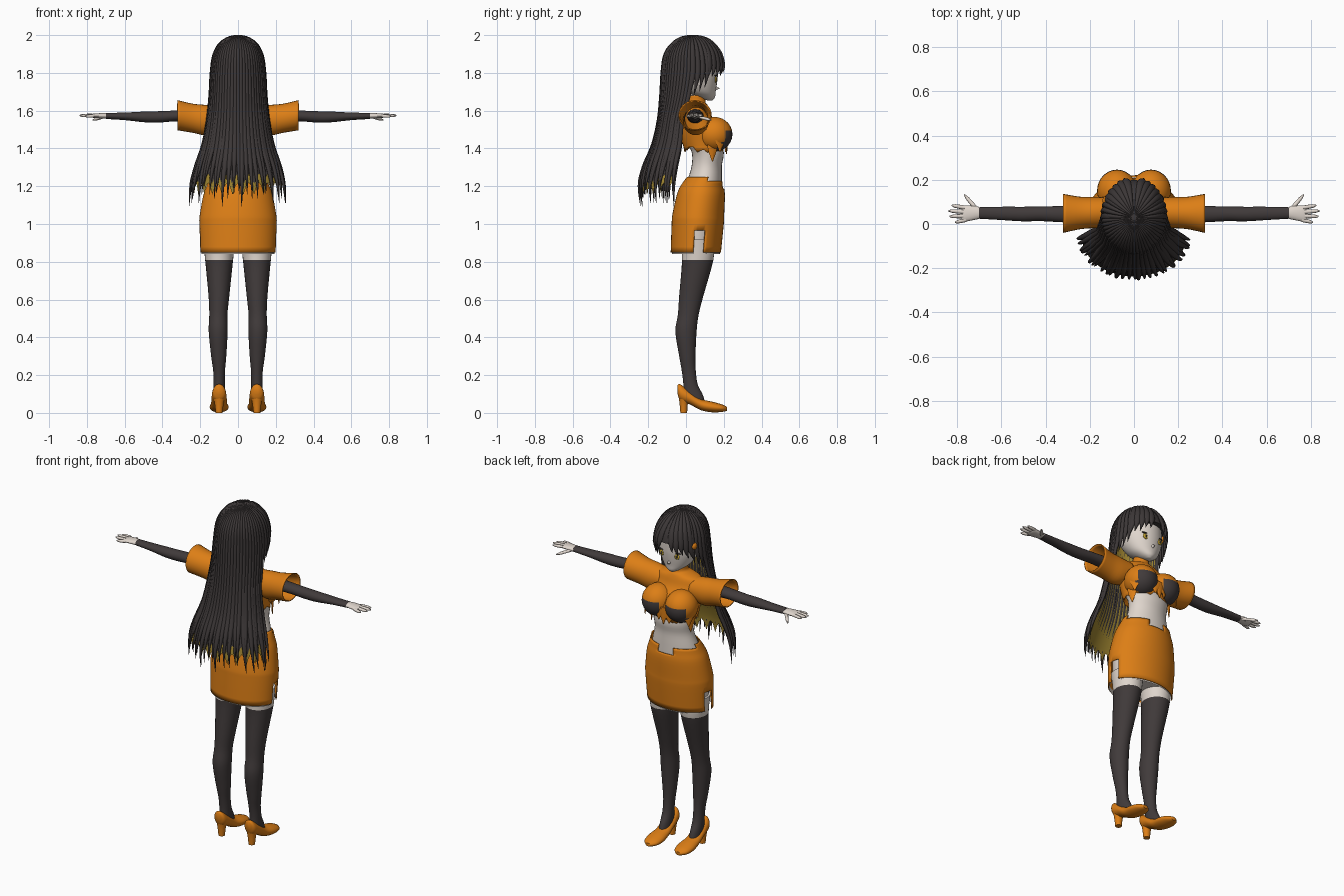
import bpy, bmesh, math, random
from mathutils import Vector

random.seed(4)
if "Cube" in bpy.data.objects:
    bpy.data.objects.remove(bpy.data.objects["Cube"])
made = []


def material(name, *rgb):
    mat = bpy.data.materials.new(name)
    mat.use_nodes = True
    mat.diffuse_color = (*rgb, 1)
    mat.node_tree.nodes["Principled BSDF"].inputs["Base Color"].default_value = (*rgb, 1)
    return mat


ORANGE = material("orange cloth", .72, .21, .008)
SKIN = material("pale skin", .74, .67, .61)
STOCKING = material("charcoal knit", .052, .043, .043)
HAIR = material("dark hair", .045, .038, .038)
OCHRE = material("ochre hair lining", .34, .23, .03)
GOLD = material("gold eye", .6, .4, .03)


def finish(name, bm, mats, rule=None, solid=0):
    """Turn a bmesh into an object, colouring faces by a rule on their centre."""
    bmesh.ops.recalc_face_normals(bm, faces=bm.faces[:])
    if rule:
        for face in bm.faces:
            face.material_index = int(rule(face.calc_center_median()))
    mesh = bpy.data.meshes.new(name)
    bm.to_mesh(mesh)
    bm.free()
    for mat in mats:
        mesh.materials.append(mat)
    obj = bpy.data.objects.new(name, mesh)
    bpy.context.collection.objects.link(obj)
    if solid:
        mod = obj.modifiers.new("thickness", 'SOLIDIFY')
        mod.thickness = solid
    made.append(obj)
    return obj


def smooth(rows, steps=4):
    """Catmull-Rom interpolation of table rows."""
    out = []
    for i in range(len(rows) - 1):
        four = [rows[max(0, min(len(rows) - 1, i + k))] for k in (-1, 0, 1, 2)]
        for s in range(steps):
            t = s / steps
            out.append(tuple(b + .5 * t * (c - a + t * (2 * a - 5 * b + 4 * c - d + t * (3 * (b - c) + d - a)))
                             for a, b, c, d in zip(*four)))
    return out + [rows[-1]]


def bridge(bm, rings, closed=True, caps=True):
    loops = [[bm.verts.new(p) for p in ring] for ring in rings]
    count = len(loops[0])
    for low, high in zip(loops, loops[1:]):
        for i in range(count if closed else count - 1):
            j = (i + 1) % count
            bm.faces.new((low[i], low[j], high[j], high[i]))
    if caps and closed:
        bm.faces.new(loops[0])
        bm.faces.new(loops[-1])


def loft(name, rows, mats, axis='z', side=1, sides=28, caps=True, rule=None, solid=0, cut=None, jag=0):
    """Ellipse rings along an axis; a row is position, centre pair, radius pair."""
    rings = []
    for pos, c1, c2, r1, r2 in smooth(rows):
        ring = []
        for i in range(sides):
            a = math.tau * i / sides
            u, v = c1 + r1 * math.cos(a), c2 + r2 * math.sin(a)
            point = {'z': (u, v, pos), 'x': (pos, u, v), 'y': (u, pos, v)}[axis]
            ring.append(Vector((point[0] * side, point[1], point[2])))
        rings.append(ring)
    for p in rings[-1]:
        p.z += random.uniform(-jag, jag)
    bm = bmesh.new()
    bridge(bm, rings, caps=caps)
    if cut:
        doomed = [f for f in bm.faces if cut(f.calc_center_median())]
        bmesh.ops.delete(bm, geom=doomed, context='FACES')
    return finish(name, bm, mats, rule, solid)


def strand(bm, points, widths, thick, centre):
    """Flat pointed lock whose broad side faces away from a centre."""
    rings = []
    for i, p in enumerate(points):
        along = points[min(i + 1, len(points) - 1)] - points[max(i - 1, 0)]
        across = along.cross(p - centre).normalized()
        out = across.cross(along).normalized()
        w = widths[i]
        rings.append([p + across * w * math.cos(a) + out * min(thick, w) * math.sin(a)
                      for a in (math.tau * k / 8 for k in range(8))])
    bridge(bm, rings)


def ball(name, place, size, mats, rule=None, segments=28):
    bm = bmesh.new()
    bmesh.ops.create_uvsphere(bm, u_segments=segments, v_segments=segments // 2, radius=1)
    for v in bm.verts:
        v.co = Vector(place) + Vector(c * s for c, s in zip(v.co, size))
    return finish(name, bm, mats, rule)


# Torso, neck and face
loft("body", [(.87, 0, .055, .17, .11), (1.05, 0, .065, .18, .12), (1.17, 0, .085, .155, .105),
              (1.24, 0, .1, .135, .09), (1.31, 0, .11, .117, .08), (1.38, 0, .115, .122, .085),
              (1.46, 0, .085, .13, .09), (1.58, 0, .06, .1, .06)], [SKIN])
loft("neck", [(1.56, 0, .055, .04, .04), (1.72, 0, .06, .035, .036)], [SKIN])
loft("face", [(1.655, 0, .125, .012, .014), (1.67, 0, .108, .042, .045), (1.7, 0, .082, .08, .075),
              (1.75, 0, .063, .108, .102), (1.8, 0, .055, .118, .114), (1.88, 0, .05, .11, .115),
              (1.95, 0, .045, .06, .07)], [SKIN])
loft("nose", [(.15, 0, 1.72, .012, .014), (.177, 0, 1.718, .002, .002)], [SKIN], axis='y', sides=10)

# Ragged cropped shirt and skirt with side slits
loft("shirt", [(1.68, 0, .058, .043, .045), (1.645, 0, .055, .046, .048), (1.63, 0, .054, .085, .06),
               (1.61, 0, .053, .135, .07), (1.56, 0, .058, .15, .085), (1.49, 0, .085, .147, .115),
               (1.44, 0, .092, .138, .115), (1.4, 0, .095, .132, .105)],
     [ORANGE], sides=36, caps=False, solid=.006, jag=.022)
loft("skirt", [(.85, 0, .052, .2, .133), (1, 0, .062, .205, .138), (1.05, 0, .065, .202, .137),
               (1.15, 0, .078, .184, .128), (1.2, 0, .085, .166, .115), (1.25, 0, .1, .147, .094)],
     [ORANGE], sides=60, caps=False, solid=.006,
     cut=lambda c: (abs(c.x) > .12 and .045 < c.y < .1 and c.z < .96)
     or (c.y > .12 and c.z > 1.225 - .035 * (abs(c.x) < .05)))
loft("skirt_lining", [(.842, 0, .052, .194, .127), (.87, 0, .053, .194, .127)],
     [SKIN], caps=False, sides=60, cut=lambda c: abs(c.x) > .12 and .045 < c.y < .1)
shreds = bmesh.new()
for x, y, top, tip in [(0, .215, 1.47, 1.37), (.03, .215, 1.46, 1.39), (-.035, .21, 1.46, 1.38),
                       (.13, .14, 1.43, 1.33), (-.13, .14, 1.43, 1.33), (.145, .18, 1.46, 1.38),
                       (-.145, .18, 1.46, 1.38)]:
    line = [Vector((x, y, top + (tip - top) * k / 4)) for k in range(5)]
    strand(shreds, line, [.028, .028, .022, .012, .002], .004, Vector((0, .08, top)))
finish("shirt_shreds", shreds, [ORANGE])

for side, label in ((1, "left"), (-1, "right")):
    # Bust with the dark cup showing under the torn cloth
    ball(label + "_bust", (side * .077, .15, 1.475), (.09, .096, .092), [ORANGE, STOCKING],
         lambda c: c.y > .165 and c.z < 1.505 and abs(c.x) > .03 and abs(c.x) < .145)

    # Arm, sleeve and hand
    loft(label + "_sleeve", [(.1, .055, 1.555, .065, .065), (.17, .052, 1.55, .07, .08),
                             (.24, .05, 1.56, .073, .077), (.32, .048, 1.576, .088, .08)],
         [ORANGE], 'x', side, caps=False, solid=.006)
    loft(label + "_arm", [(.1, .05, 1.57, .045, .04), (.3, .045, 1.573, .038, .029),
                          (.42, .046, 1.567, .033, .03), (.5, .045, 1.567, .033, .028),
                          (.6, .048, 1.57, .03, .02), (.7, .05, 1.572, .026, .016)],
         [STOCKING], 'x', side, sides=20)
    loft(label + "_palm", [(.68, .05, 1.572, .022, .014), (.72, .05, 1.573, .031, .014),
                           (.765, .047, 1.573, .036, .011), (.78, .045, 1.573, .03, .007)],
         [SKIN], 'x', side, sides=16)
    fingers = bmesh.new()
    for root, end in [((.765, .074, 1.575), (.825, .084, 1.573)), ((.77, .055, 1.576), (.84, .06, 1.574)),
                      ((.77, .036, 1.575), (.835, .034, 1.573)), ((.76, .019, 1.572), (.81, .007, 1.57)),
                      ((.71, .065, 1.568), (.768, .133, 1.55))]:
        a, b = Vector(root), Vector(end)
        a.x, b.x = a.x * side, b.x * side
        strand(fingers, [a.lerp(b, k / 4) for k in range(5)], [.01, .0095, .009, .008, .003], .0085,
               Vector((a.x, a.y, 0)))
    finish(label + "_fingers", fingers, [SKIN])

    # Leg with thigh-high stocking
    loft(label + "_leg", [(.06, .1, .045, .03, .055), (.1, .1, .035, .03, .052), (.15, .1, .024, .03, .038),
                          (.22, .1, .015, .031, .037), (.3, .102, .007, .04, .043), (.43, .105, 0, .05, .056),
                          (.52, .104, .012, .048, .055), (.62, .101, .028, .055, .064),
                          (.81, .1, .062, .074, .083), (.92, .1, .06, .085, .09)],
         [STOCKING, SKIN], side=side, rule=lambda c: c.z > .81)

    # Heeled shoe
    loft(label + "_shoe", [(-.045, .1, .125, .018, .022), (-.03, .1, .108, .035, .043), (.02, .1, .08, .04, .035),
                           (.08, .1, .044, .043, .03), (.14, .1, .031, .05, .028), (.19, .1, .025, .042, .02),
                           (.218, .1, .021, .016, .01)], [ORANGE], 'y', side)
    loft(label + "_heel", [(0, .1, -.012, .018, .018), (.05, .1, -.012, .024, .022), (.09, .1, -.01, .033, .03)],
         [ORANGE], side=side, sides=16)

    # Eye and lash plates
    ball(label + "_eye", (side * .05, .157, 1.765), (.017, .005, .017), [GOLD], segments=16)
    ball(label + "_pupil", (side * .05, .161, 1.765), (.006, .003, .01), [HAIR], segments=12)
    ball(label + "_lash", (side * .052, .156, 1.785), (.024, .006, .004), [HAIR], segments=12)

# Hair surface: height, centre depth, half width, half depth
FALL = smooth([(2, .03, .012, .015), (1.985, .033, .055, .065), (1.95, .037, .097, .113),
               (1.89, .04, .127, .152), (1.8, .04, .14, .165), (1.68, .02, .147, .152),
               (1.55, -.015, .16, .13), (1.42, -.03, .185, .145), (1.3, -.05, .225, .175),
               (1.2, -.06, .25, .188), (1.08, -.06, .26, .18)], 6)


def on_hair(row, phi, scale=1):
    z, depth, wide, deep = row
    return Vector((wide * scale * math.sin(phi), depth - deep * scale * math.cos(phi), z))


def lock(bm, phi, tip, spread, drift=0):
    rows = [r for r in FALL if r[0] >= tip]
    points, widths = [], []
    for row in rows:
        u = (2 - row[0]) / (2 - rows[-1][0])
        points.append(on_hair(row, phi + drift * u * u))
        widths.append(row[2] * spread * min(1, .04 + (1 - u) * 3))
    strand(bm, points, widths, .01, Vector((0, .02, 1.6)) if tip < 1.6 else Vector((0, .03, 1.75)))


def curtain(name, scale, hem, mat, reach):
    rows = [r for r in FALL if hem <= r[0] <= 1.86]
    columns = 48
    rings = [[on_hair(r, reach * (2 * i / columns - 1), scale) for i in range(columns + 1)] for r in rows]
    for i, p in enumerate(rings[-1]):
        p.z -= .045 * (i % 4 == 2) - .02 * (i % 4 == 0)
    bm = bmesh.new()
    bridge(bm, rings, closed=False)
    finish(name, bm, [mat])


curtain("back_hair", .975, 1.25, HAIR, 1.5)
curtain("hair_lining", .94, 1.2, OCHRE, 1.48)
cap = bmesh.new()
bridge(cap, [[on_hair(r, math.tau * i / 40, .975) for i in range(40)] for r in FALL if r[0] > 1.845])
finish("hair_cap", cap, [HAIR])

# Long locks down the back
long_locks = bmesh.new()
for i in range(29):
    t = i / 14 - 1
    lock(long_locks, t * 1.52, random.uniform(1.08, 1.15) + .05 * (i % 3 == 1), .085, random.uniform(-.05, .05))
finish("long_locks", long_locks, [HAIR])

# Short locks framing the face, then the parted fringe
fringe = bmesh.new()
for side in (1, -1):
    for k in range(4):
        lock(fringe, side * (1.55 + .16 * k), 1.64 + .025 * k, .1)
    for k in range(5):
        lock(fringe, side * (2.16 + .19 * k), 1.74 + .012 * k + .012 * (side > 0), .14, -side * .12)
finish("fringe", fringe, [HAIR])
ball("hair_clip", (-.125, .105, 1.83), (.018, .022, .022), [ORANGE], segments=12)

# Smooth shading with sharp creases kept
bpy.ops.object.select_all(action='DESELECT')
for obj in made:
    obj.select_set(True)
bpy.context.view_layer.objects.active = made[0]
bpy.ops.object.shade_smooth_by_angle(angle=math.radians(50))
